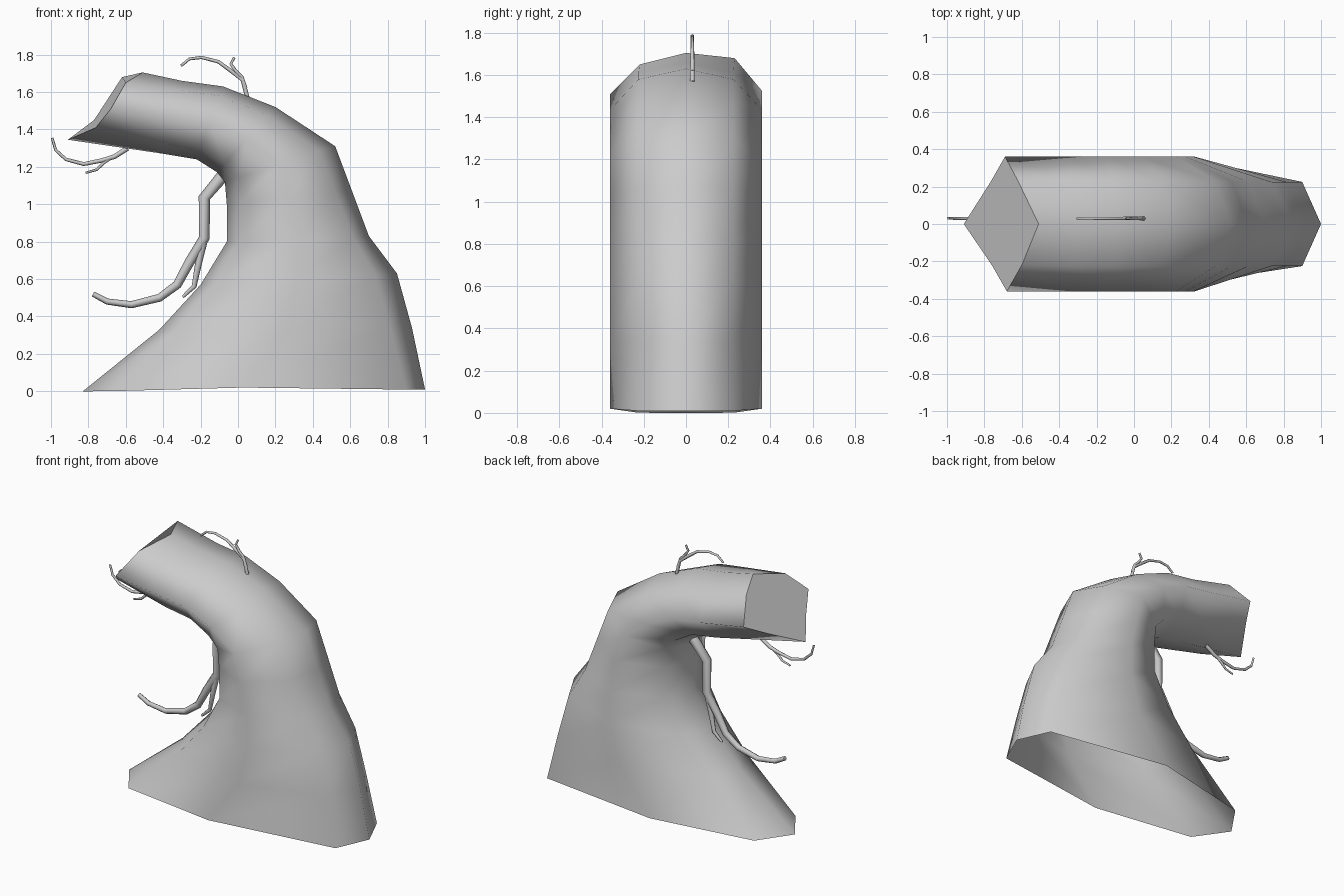
import bpy, math
from mathutils import Vector

if "Cube" in bpy.data.objects:
    bpy.data.objects.remove(bpy.data.objects["Cube"])


def make_object(name, verts, faces, caps=(), open_rim=0):
    mesh = bpy.data.meshes.new(name)
    mesh.from_pydata(verts, [], faces)
    mesh.update()
    obj = bpy.data.objects.new(name, mesh)
    bpy.context.collection.objects.link(obj)
    bpy.ops.object.select_all(action='DESELECT')
    obj.select_set(True)
    bpy.context.view_layer.objects.active = obj
    bpy.ops.object.mode_set(mode='EDIT')
    bpy.ops.mesh.select_all(action='SELECT')
    bpy.ops.mesh.normals_make_consistent(inside=False)
    bpy.ops.object.mode_set(mode='OBJECT')
    bpy.ops.object.shade_smooth()
    # keep the end rims crisp
    rims = [set(c) for c in caps]
    for e in mesh.edges:
        if any(set(e.vertices) <= r for r in rims):
            e.use_edge_sharp = True
    return obj


def loft_sides(rings, n):
    return [(r * n + i, r * n + (i + 1) % n, (r + 1) * n + (i + 1) % n, (r + 1) * n + i)
            for r in range(rings - 1) for i in range(n)]


# Trunk: eight-sided rings (outer x, z, inner x, z, outer and inner shoulder position)
rings = [
    (1.00, 0.01, -0.83, 0.00, 0.89, 0.83),
    (0.93, 0.34, -0.42, 0.33, 0.83, 0.83),
    (0.85, 0.63, -0.20, 0.57, 0.78, 0.82),
    (0.70, 0.83, -0.06, 0.80, 0.77, 0.80),
    (0.61, 1.07, -0.06, 1.00, 0.74, 0.78),
    (0.52, 1.31, -0.07, 1.12, 0.72, 0.76),
    (0.20, 1.52, -0.11, 1.17, 0.74, 0.74),
    (-0.08, 1.63, -0.22, 1.24, 0.74, 0.74),
    (-0.30, 1.66, -0.40, 1.27, 0.74, 0.74),
]
verts = []
for k, (ox, oz, ix, iz, to, ti) in enumerate(rings):
    outer, inner = Vector((ox, 0, oz)), Vector((ix, 0, iz))
    mid, half = (outer + inner) / 2, (outer - inner) / 2
    for s, y in ((1, 0), (to, 0.225), (0, 0.36), (-ti, 0.225),
                 (-1, 0), (-ti, -0.225), (0, -0.36), (to, -0.225)):
        p = mid + half * s + Vector((0, y, 0))
        if k == 0 and s == 0:
            p += Vector((-0.06, 0, 0.015))
        verts.append(p)
# Broken tip of the trunk
verts += [Vector(p) for p in (
    (-0.51, 0, 1.705), (-0.62, 0.23, 1.68), (-0.69, 0.36, 1.525), (-0.77, 0.22, 1.45),
    (-0.91, 0, 1.345), (-0.76, -0.22, 1.41), (-0.68, -0.36, 1.51), (-0.60, -0.22, 1.65))]
last = len(rings) * 8
tip = tuple(range(last, last + 8))
# The base is left open, the tip is closed
make_object("trunk", verts, loft_sides(len(rings) + 1, 8) + [tip],
            caps=[tip, tuple(range(8))])


# Twigs: tapered six-sided tubes bent in one plane
def twig(name, path, r0, r1, y=0.03, n=6):
    pts = [Vector((x, y, z)) for x, z in path]
    verts = []
    for i, p in enumerate(pts):
        d = (pts[min(i + 1, len(pts) - 1)] - pts[max(i - 1, 0)]).normalized()
        side = d.cross(Vector((0, 1, 0)))
        r = r0 + (r1 - r0) * i / (len(pts) - 1)
        for k in range(n):
            a = 2 * math.pi * k / n
            verts.append(p + side * (r * math.cos(a)) + Vector((0, r * math.sin(a), 0)))
    ends = [tuple(range(n)), tuple(range(len(verts) - n, len(verts)))]
    make_object(name, verts, loft_sides(len(pts), n) + ends, caps=ends)


twig("top_twig", [(0.05, 1.57), (0.025, 1.665), (-0.04, 1.715), (-0.105, 1.762),
                  (-0.195, 1.785), (-0.26, 1.777), (-0.305, 1.74)], 0.012, 0.007)
twig("top_twig_fork", [(0.04, 1.62), (0.02, 1.68), (-0.01, 1.71),
                       (-0.038, 1.75), (-0.02, 1.785)], 0.011, 0.007)

twig("end_twig", [(-0.59, 1.30), (-0.66, 1.255), (-0.725, 1.235), (-0.825, 1.215),
                  (-0.92, 1.24), (-0.975, 1.29), (-0.994, 1.355)], 0.014, 0.007)
twig("end_twig_fork", [(-0.68, 1.25), (-0.72, 1.22), (-0.755, 1.185),
                       (-0.815, 1.168)], 0.010, 0.006)

twig("lower_branch", [(-0.075, 1.16), (-0.18, 1.035), (-0.18, 0.82), (-0.26, 0.69),
                      (-0.325, 0.57), (-0.42, 0.50), (-0.57, 0.463), (-0.70, 0.48),
                      (-0.775, 0.52)], 0.034, 0.014)
twig("lower_branch_fork", [(-0.185, 0.81), (-0.21, 0.69), (-0.235, 0.56),
                           (-0.295, 0.505)], 0.024, 0.008)
